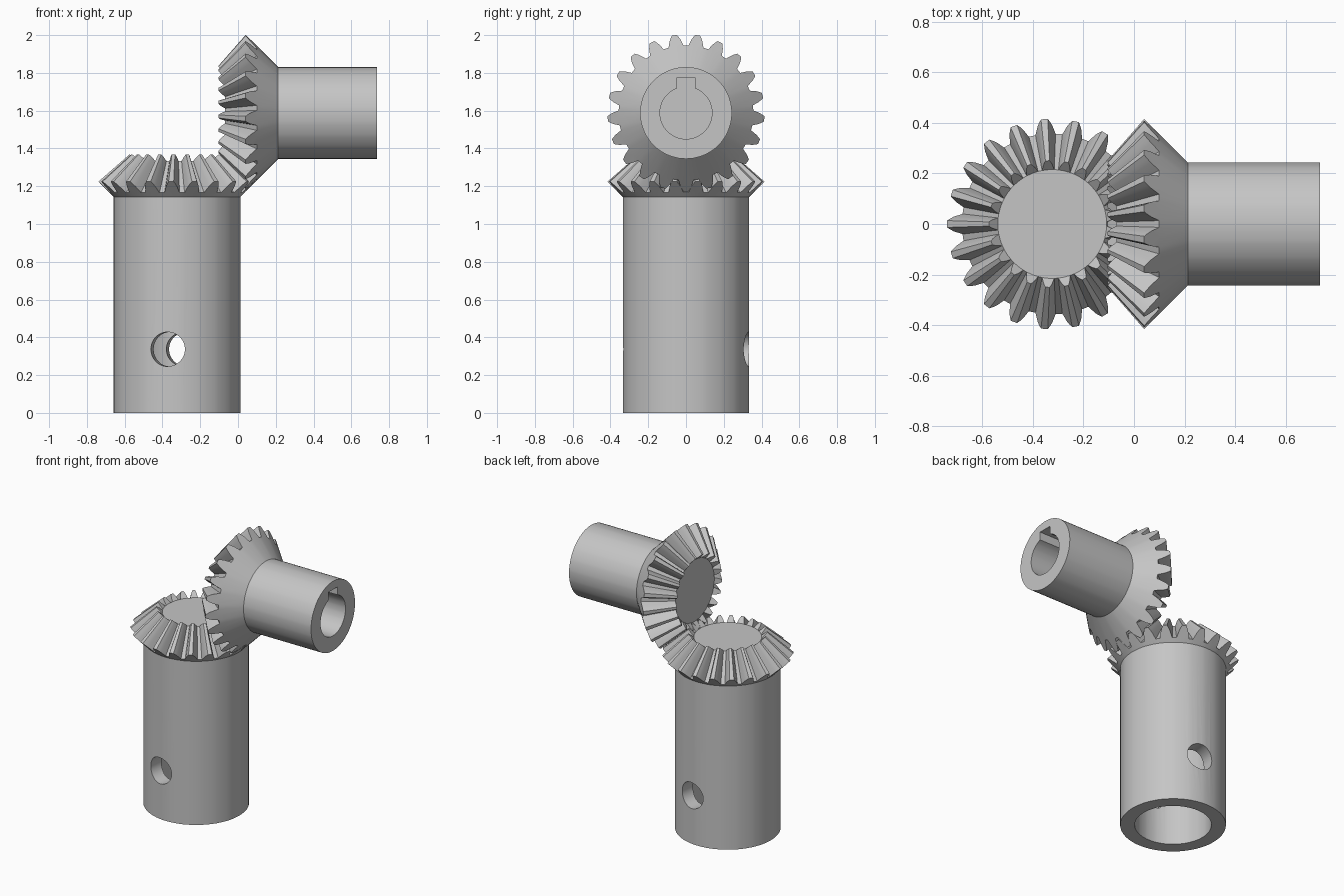
import bpy, bmesh, math
from mathutils import Matrix, Vector

cube = bpy.data.objects.get("Cube")
if cube:
    bpy.data.objects.remove(cube, do_unlink=True)

steel = bpy.data.materials.new("steel grey")
steel.use_nodes = True
GREY = (0.56, 0.56, 0.56, 1)
steel.diffuse_color = GREY
steel.node_tree.nodes["Principled BSDF"].inputs["Base Color"].default_value = GREY

# Shared gear sizes: both pitch cones are 45 degrees and meet at APEX
APEX = Vector((-0.323, 0, 1.588))
TEETH = 21
STEP = math.tau / TEETH
PITCH = 0.3895            # pitch radius at the large end
ADD, DED = 0.0262, 0.0328  # tooth height above and below the pitch cone
INNER = 0.603             # scale of the small end towards the apex
ROOT = 0.112              # half angle of the tooth at its root
FLANK = [(-ROOT, -DED), (-0.0748, 0), (-0.055, ADD / 2), (-0.0325, ADD)]
TOOTH = FLANK + [(-a, h) for a, h in reversed(FLANK)]


def make_pinion(name, hub_r, hub_end, bore_r, bore_depth, matrix):
    """Bevel gear, back cone, hub and blind bore in one closed mesh.
    The local axis runs from the apex along -z."""
    bm = bmesh.new()

    def vert(angle, r, d):
        return bm.verts.new((r * math.cos(angle), r * math.sin(angle), -d))

    def on_cone(angle, h, k):
        return vert(angle, (PITCH + h) * k, (PITCH - h) * k)

    rings = {1: [], INNER: []}     # root circles at the large and small ends
    teeth = {1: [], INNER: []}
    angles = []
    for i in range(TEETH):
        mid = math.pi + i * STEP
        angles += [mid - ROOT, mid, mid + ROOT, mid + STEP / 2]
        for k in rings:
            tooth = [on_cone(mid + a, h, k) for a, h in TOOTH]
            under, gap = on_cone(mid, -DED, k), on_cone(mid + STEP / 2, -DED, k)
            teeth[k].append(tooth)
            rings[k] += [tooth[0], under, tooth[-1], gap]
            bm.faces.new(tooth + [under])          # tooth end
    big, small = rings[1], rings[INNER]
    count = len(big)

    # Tooth flanks and the valley floors between them
    for t_big, t_small in zip(teeth[1], teeth[INNER]):
        for j in range(len(TOOTH) - 1):
            bm.faces.new((t_big[j], t_big[j + 1], t_small[j + 1], t_small[j]))
    for i in range(count):
        if i % 4 >= 2:
            j = (i + 1) % count
            bm.faces.new((big[i], big[j], small[j], small[i]))
    bm.faces.new(small)                            # front disc

    # Back cone, hub wall, end ring, bore wall and bore floor
    profile = [(hub_r, 2 * PITCH - hub_r), (hub_r, hub_end),
               (bore_r, hub_end), (bore_r, hub_end - bore_depth)]
    last = big
    for r, d in profile:
        ring = [vert(a, r, d) for a in angles]
        for i in range(count):
            j = (i + 1) % count
            bm.faces.new((last[i], last[j], ring[j], ring[i]))
        last = ring
    bm.faces.new(last)

    bmesh.ops.recalc_face_normals(bm, faces=bm.faces)
    mesh = bpy.data.meshes.new(name)
    bm.to_mesh(mesh)
    bm.free()
    mesh.transform(matrix)
    mesh.materials.append(steel)
    obj = bpy.data.objects.new(name, mesh)
    bpy.context.collection.objects.link(obj)
    return obj


def activate(obj):
    bpy.ops.object.select_all(action='DESELECT')
    obj.select_set(True)
    bpy.context.view_layer.objects.active = obj


def cut(obj, cutter):
    """Subtract the cutter, then remove it."""
    cutter.hide_render = True
    cutter.data.materials.append(steel)
    mod = obj.modifiers.new("cut", 'BOOLEAN')
    mod.operation = 'DIFFERENCE'
    mod.solver = 'EXACT'
    mod.object = cutter
    activate(obj)
    bpy.ops.object.modifier_apply(modifier=mod.name)
    bpy.data.objects.remove(cutter, do_unlink=True)


# Upright pinion with a long hollow hub
upright = make_pinion("upright_pinion", 0.335, APEX.z, 0.243, 0.8,
                      Matrix.Translation(APEX))

# Cross pin hole through the upright hub, turned half a tooth
bpy.ops.mesh.primitive_cylinder_add(
    vertices=48, radius=0.091, depth=1.0, location=(APEX.x, 0, 0.337),
    rotation=(math.pi / 2, 0, -STEP / 2))
cut(upright, bpy.context.object)

# Sideways pinion with a short hub
END_X = 0.735
sideways = make_pinion("sideways_pinion", 0.243, END_X - APEX.x, 0.138, 0.5,
                       Matrix.Translation(APEX) @ Matrix.Rotation(-math.pi / 2, 4, 'Y'))

# Keyway along the top of the sideways bore
bpy.ops.mesh.primitive_cube_add(size=1, location=(END_X - 0.199, 0, APEX.z + 0.1225))
key = bpy.context.object
key.scale = (0.598, 0.1, 0.125)
bpy.context.view_layer.update()
cut(sideways, key)

for obj in (upright, sideways):
    activate(obj)
    bpy.ops.object.shade_smooth_by_angle(angle=math.radians(30))
